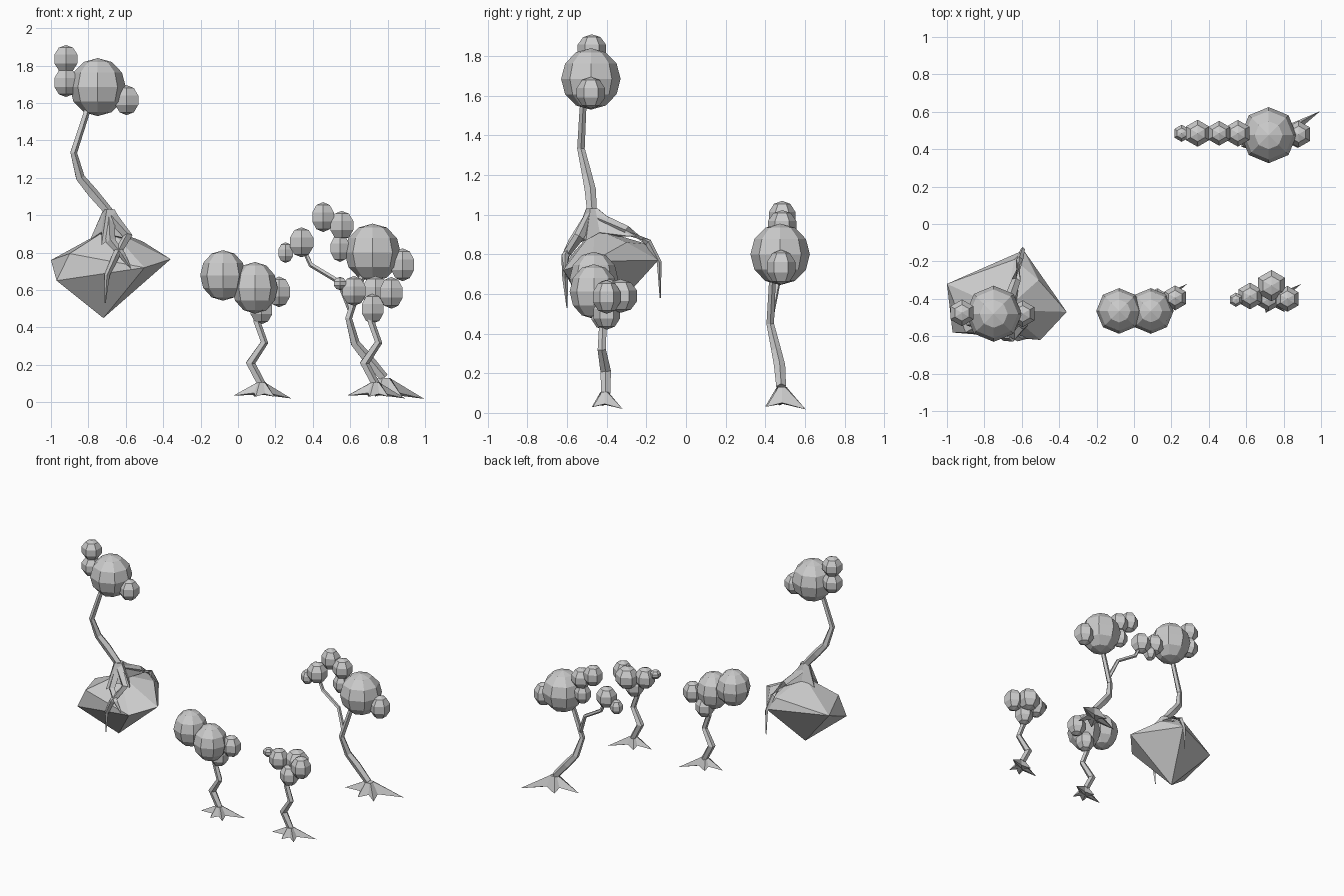
import bpy, bmesh
from math import cos, sin, pi
from mathutils import Vector


def make_object(name, bm):
    bmesh.ops.recalc_face_normals(bm, faces=bm.faces)
    mesh = bpy.data.meshes.new(name)
    bm.to_mesh(mesh)
    bm.free()
    ob = bpy.data.objects.new(name, mesh)
    bpy.context.collection.objects.link(ob)
    return ob


def puff(name, x, y, z, rx, rz, segs=6, rings=5):
    """Low-poly leaf ball, slightly taller than wide."""
    bm = bmesh.new()
    bmesh.ops.create_uvsphere(bm, u_segments=segs, v_segments=rings, radius=1)
    for v in bm.verts:
        v.co = Vector((x + v.co.x * rx, y + v.co.y * rx, z + v.co.z * rz))
    make_object(name, bm)


def limb(name, path, sides=5):
    """Tapering faceted tube through (x, y, z, radius) points."""
    bm = bmesh.new()
    pts = [Vector(p[:3]) for p in path]
    rings = []
    for i, p in enumerate(pts):
        t = (pts[min(i + 1, len(pts) - 1)] - pts[max(i - 1, 0)]).normalized()
        u = t.cross(Vector((0, 1, 0)) if abs(t.y) < 0.8 else Vector((1, 0, 0))).normalized()
        w = t.cross(u)
        r = path[i][3]
        rings.append([bm.verts.new(p + r * (cos(2 * pi * k / sides) * u + sin(2 * pi * k / sides) * w))
                      for k in range(sides)])
    for a, b in zip(rings, rings[1:]):
        for k in range(sides):
            n = (k + 1) % sides
            bm.faces.new((a[k], a[n], b[n], b[k]))
    bm.faces.new(rings[0])
    bm.faces.new(rings[-1])
    make_object(name, bm)


def root_flare(name, centre, r, star):
    """Small ring at the trunk foot spreading to a star of root tips."""
    bm = bmesh.new()
    c = Vector(centre)
    top, low = [], []
    for p in star:
        d = Vector((p[0], p[1], 0)).normalized()
        top.append(bm.verts.new(c + d * r))
        low.append(bm.verts.new(c + Vector(p)))
    n = len(star)
    for k in range(n):
        m = (k + 1) % n
        bm.faces.new((low[k], low[m], top[m], top[k]))
    tip = bm.verts.new(c)
    under = bm.verts.new(c + Vector((0, 0, min(p[2] for p in star) * 0.75)))
    for k in range(n):
        m = (k + 1) % n
        bm.faces.new((top[k], top[m], tip))
        bm.faces.new((low[m], low[k], under))
    make_object(name, bm)


# root tips and valleys around a trunk foot
STAR = [(0.16, 0.09, -0.085), (0.03, 0.035, -0.06), (-0.04, 0.06, -0.075), (-0.045, 0.02, -0.055),
        (-0.15, -0.01, -0.07), (-0.04, -0.03, -0.055), (-0.03, -0.065, -0.075), (0.02, -0.035, -0.06),
        (0.07, -0.06, -0.075), (0.055, 0.0, -0.06)]

# two small front trees sharing one trunk shape
for name, dx in (("middle_tree", 0), ("right_tree", 0.61)):
    limb(name + "_trunk", [(0.1 + dx, -0.415, 0.5, 0.02), (0.1 + dx, -0.42, 0.43, 0.02),
                           (0.14 + dx, -0.425, 0.32, 0.022), (0.065 + dx, -0.405, 0.21, 0.028),
                           (0.125 + dx, -0.405, 0.095, 0.024)])
    root_flare(name + "_roots", (0.125 + dx, -0.41, 0.105), 0.024, STAR)

# tall trunks of the rock tree and the back tree
for name, o in (("rock_tree", Vector((-0.75, -0.48, 1.685))), ("back_tree", Vector((0.72, 0.475, 0.8)))):
    offs = [(-0.05, -0.03, -0.1, 0.018), (-0.065, -0.04, -0.15, 0.018), (-0.13, -0.05, -0.35, 0.02),
            (-0.095, -0.02, -0.485, 0.026), (-0.03, -0.003, -0.565, 0.03), (0.06, 0.005, -0.67, 0.026)]
    limb(name + "_trunk", [(*(o + Vector(p[:3])), p[3]) for p in offs])
    puff(name + "_crown", *o, 0.15, 0.155, 8, 6)
root_flare("back_tree_roots", (0.785, 0.485, 0.13), 0.03, [[1.32 * c for c in p] for p in STAR])
limb("back_tree_branch", [(0.6, 0.43, 0.5, 0.016), (0.54, 0.46, 0.645, 0.014),
                          (0.39, 0.48, 0.735, 0.014), (0.35, 0.485, 0.82, 0.012)])

# leaf balls
LEAVES = {
    "rock_tree": [(-0.92, -0.475, 1.835, 0.075, 0.075), (-0.92, -0.475, 1.71, 0.075, 0.078),
                  (-0.595, -0.48, 1.615, 0.075, 0.08)],
    "middle_tree": [(0.22, -0.395, 0.59, 0.07, 0.082), (0.125, -0.41, 0.495, 0.07, 0.078)],
    "right_tree": [(0.62, -0.385, 0.595, 0.075, 0.08), (0.72, -0.4, 0.5, 0.07, 0.08),
                   (0.82, -0.4, 0.585, 0.073, 0.085), (0.735, -0.33, 0.59, 0.088, 0.085),
                   (0.545, -0.405, 0.635, 0.04, 0.035)],
    "back_tree": [(0.88, 0.48, 0.735, 0.075, 0.088), (0.555, 0.485, 0.945, 0.075, 0.078),
                  (0.545, 0.485, 0.825, 0.06, 0.075), (0.455, 0.485, 0.99, 0.07, 0.08),
                  (0.34, 0.485, 0.855, 0.076, 0.08), (0.255, 0.485, 0.8, 0.048, 0.055)],
}
for tree, balls in LEAVES.items():
    for i, b in enumerate(balls):
        puff(f"{tree}_leaf_ball_{i + 1}", *b)
puff("middle_tree_crown_left", -0.08, -0.465, 0.678, 0.122, 0.135, 8, 6)
puff("middle_tree_crown_right", 0.09, -0.465, 0.612, 0.122, 0.138, 8, 6)

# floating faceted rock
bm = bmesh.new()
for p in [(-1, -0.32, 0.76), (-0.97, -0.58, 0.65), (-0.59, -0.14, 0.77), (-0.36, -0.47, 0.765),
          (-0.5, -0.62, 0.72), (-0.72, -0.43, 0.45), (-0.9, -0.58, 0.795), (-0.69, -0.46, 0.93),
          (-0.51, -0.3, 0.86), (-0.64, -0.19, 0.85)]:
    bm.verts.new(p)
bmesh.ops.convex_hull(bm, input=bm.verts)
make_object("rock", bm)

# roots gripping the rock
root_flare("rock_tree_roots", (-0.69, -0.475, 1.03), 0.032,
           [(0.12, -0.03, -0.16), (0.06, 0.04, -0.12), (0.08, 0.2, -0.14), (-0.01, 0.06, -0.12),
            (-0.1, 0.03, -0.16), (-0.04, -0.03, -0.12), (-0.04, -0.1, -0.19), (0.03, -0.05, -0.14)])
limb("root_back", [(-0.68, -0.44, 0.98, 0.03), (-0.63, -0.3, 0.92, 0.024), (-0.61, -0.19, 0.86, 0.018),
                   (-0.595, -0.135, 0.76, 0.012), (-0.595, -0.13, 0.58, 0.003)], 4)
limb("root_front", [(-0.68, -0.48, 1.0, 0.03), (-0.59, -0.54, 0.89, 0.026), (-0.65, -0.61, 0.79, 0.02),
                    (-0.7, -0.61, 0.68, 0.014), (-0.71, -0.6, 0.53, 0.003)], 4)
limb("root_side", [(-0.69, -0.49, 0.98, 0.03), (-0.68, -0.57, 0.86, 0.026), (-0.62, -0.61, 0.79, 0.018),
                   (-0.57, -0.61, 0.71, 0.003)], 4)
